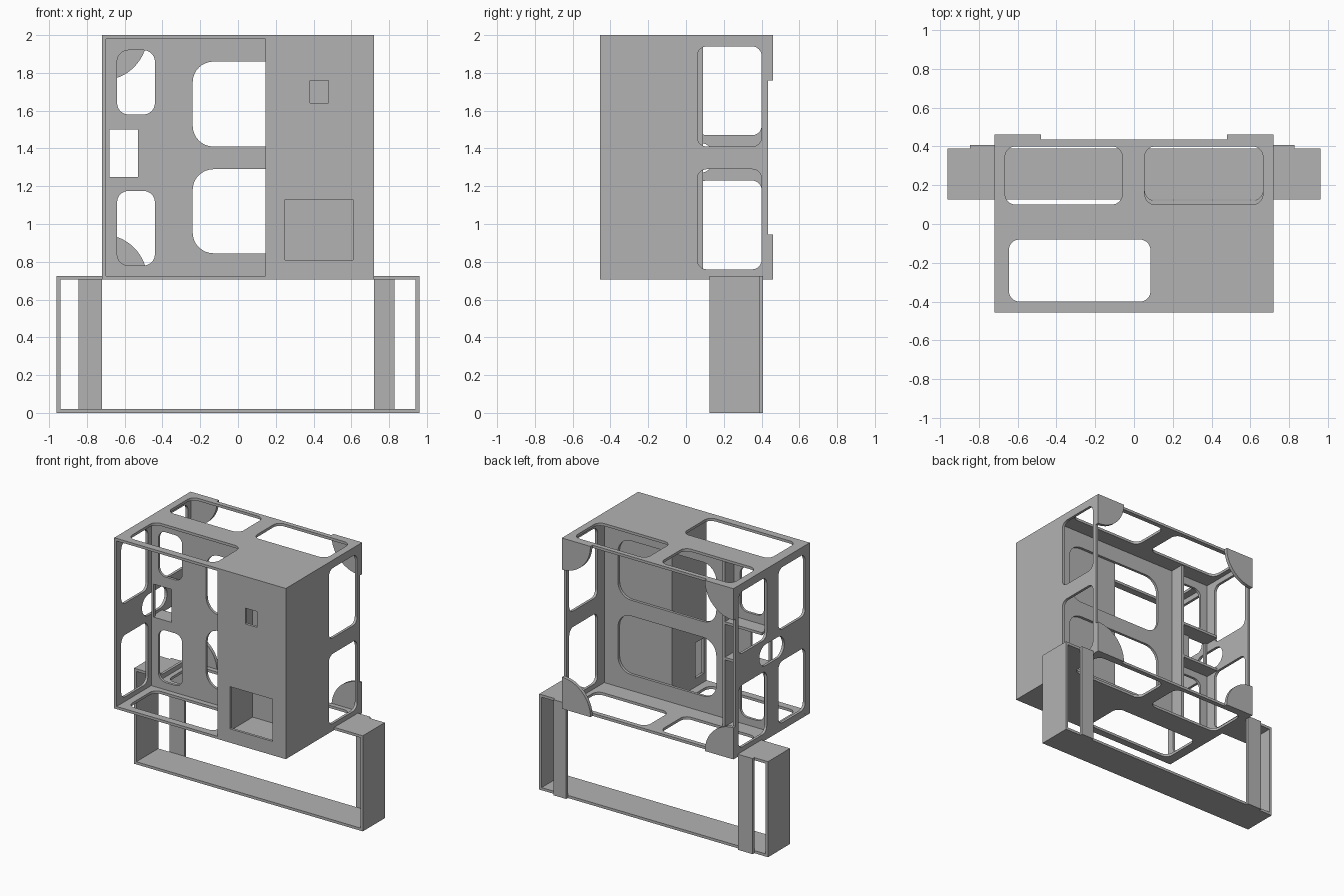
import bpy
from math import sin, cos, pi
from mathutils import Matrix

if "Cube" in bpy.data.objects:
    bpy.data.objects.remove(bpy.data.objects["Cube"], do_unlink=True)

grey = bpy.data.materials.new("plain grey")
grey.use_nodes = True
color = (0.45, 0.45, 0.45, 1)
grey.diffuse_color = color
grey.node_tree.nodes["Principled BSDF"].inputs["Base Color"].default_value = color

T = 0.02                      # sheet thickness
BOTTOM, TOP = 0.705, 2.0      # cabinet height range
HALF = 0.72                   # cabinet half width
FRONT, BACK = -0.455, 0.435   # cabinet depth range

# Sheet orientations: outline axes (u, v) and the thickness axis w
PLANES = {
    "xy": Matrix.Identity(4),
    "xz": Matrix(((1, 0, 0, 0), (0, 0, -1, 0), (0, 1, 0, 0), (0, 0, 0, 1))),
    "yz": Matrix(((0, 0, 1, 0), (1, 0, 0, 0), (0, 1, 0, 0), (0, 0, 0, 1))),
}


def rect(u0, u1, v0, v1, r=0.0):
    """Rectangle outline, with rounded corners when r is given."""
    if not r:
        return [(u0, v0), (u1, v0), (u1, v1), (u0, v1)]
    centres = [(u1 - r, v1 - r), (u0 + r, v1 - r), (u0 + r, v0 + r), (u1 - r, v0 + r)]
    return [(cu + r * cos((k + i / 8) * pi / 2), cv + r * sin((k + i / 8) * pi / 2))
            for k, (cu, cv) in enumerate(centres) for i in range(9)]


def sheet(name, plane, start, outline, holes=(), thick=T):
    """Flat sheet with cut-outs; it fills start..start+thick on its third axis."""
    curve = bpy.data.curves.new(name, "CURVE")
    curve.dimensions = "2D"
    curve.fill_mode = "BOTH"
    curve.extrude = thick / 2
    for loop in [outline, *holes]:
        spline = curve.splines.new("POLY")
        spline.points.add(len(loop) - 1)
        for point, (u, v) in zip(spline.points, loop):
            point.co = (u, v, 0, 1)
        spline.use_cyclic_u = True
    helper = bpy.data.objects.new(name + " outline", curve)
    bpy.context.collection.objects.link(helper)
    graph = bpy.context.evaluated_depsgraph_get()
    mesh = bpy.data.meshes.new_from_object(helper.evaluated_get(graph))
    bpy.data.objects.remove(helper, do_unlink=True)
    middle = start + thick / 2
    if plane == "xz":
        middle = -middle
    mesh.transform(PLANES[plane] @ Matrix.Translation((0, 0, middle)))
    for poly in mesh.polygons:
        poly.use_smooth = False
    mesh.materials.clear()
    mesh.materials.append(grey)
    obj = bpy.data.objects.new(name, mesh)
    bpy.context.collection.objects.link(obj)
    return obj


# Top and bottom plates
for name, z, rear_start in (("top_plate", TOP - T, 0.1), ("bottom_plate", BOTTOM, 0.12)):
    sheet(name, "xy", z, rect(-HALF, HALF, FRONT, BACK), [
        rect(-0.645, 0.085, -0.4, -0.08, 0.055),
        rect(-0.665, -0.06, 0.1, 0.4, 0.055),
        rect(0.055, 0.665, rear_start, 0.4, 0.055)])

# Side walls
inner = (BOTTOM + T, TOP - T)
wall = rect(FRONT, BACK, *inner)
sheet("left_wall", "yz", HALF - T, wall,
      [rect(0.06, 0.4, z, z + 0.53, 0.05) for z in (0.76, 1.41)])
vents = [rect(y, y + w, z, z + 0.47, 0.05)
         for y, w in ((-0.4, 0.32), (0.06, 0.34)) for z in (0.76, 1.47)]
sheet("right_wall", "yz", -HALF, wall, vents + [rect(-0.15, 0.15, 1.27, 1.43, 0.079)])

# Front panel with two windows
sheet("front_panel", "xz", FRONT, rect(0.145, HALF, BOTTOM, TOP),
      [rect(0.38, 0.48, 1.64, 1.76), rect(0.25, 0.61, 0.81, 1.13)])

# Middle panel, with the closed compartment in front of it
sheet("middle_panel", "xz", -0.04, rect(T - HALF, HALF - T, *inner), [
    rect(-0.64, -0.44, 1.58, 1.92, 0.06),
    rect(-0.64, -0.44, 0.78, 1.175, 0.06),
    rect(-0.68, -0.53, 1.25, 1.5),
    rect(-0.24, 0.585, 1.41, 1.86, 0.11),
    rect(-0.24, 0.585, 0.845, 1.29, 0.11)])
sheet("compartment_back", "xz", -0.06, rect(0.145, HALF - T, *inner))
sheet("compartment_divider", "yz", 0.145, rect(FRONT + T, -0.04, *inner),
      [rect(-0.42, -0.32, 0.79, 1.06)])

# Rear flange and small shelves
sheet("rear_flange", "yz", -0.39, rect(-0.02, 0.09, *inner))
for name, z in (("lower_shelf", 1.23), ("upper_shelf", 1.5)):
    sheet(name, "xy", z, rect(T - HALF, -0.39, -0.02, 0.09))

# Quarter-round corner plates on the back
for side, sx in (("left", 1), ("right", -1)):
    for level, z, sz in (("lower", BOTTOM, 1), ("upper", TOP, -1)):
        arc = [(sx * (HALF - 0.24 * cos(i * pi / 32)), z + sz * 0.24 * sin(i * pi / 32))
               for i in range(17)]
        sheet(f"{level}_{side}_corner_plate", "xz", BACK, [(sx * HALF, z)] + arc, thick=0.025)

# Open stand around the lower part
NEAR, FAR, REACH = 0.125, 0.388, 0.96
sheet("stand_base", "xy", 0, rect(-REACH, REACH, NEAR, FAR))
for side, sx, post in (("left", 1, 0.828), ("right", -1, 0.845)):
    sheet(f"{side}_stand_wall", "yz", REACH - T if sx > 0 else -REACH,
          rect(NEAR, FAR, T, BOTTOM))
    a, b = sorted((sx * HALF, sx * REACH))
    sheet(f"{side}_stand_top", "xy", BOTTOM, rect(a, b, NEAR, FAR))
    a, b = sorted((sx * HALF, sx * post))
    sheet(f"{side}_stand_post", "xz", FAR, rect(a, b, 0, BOTTOM + T))
